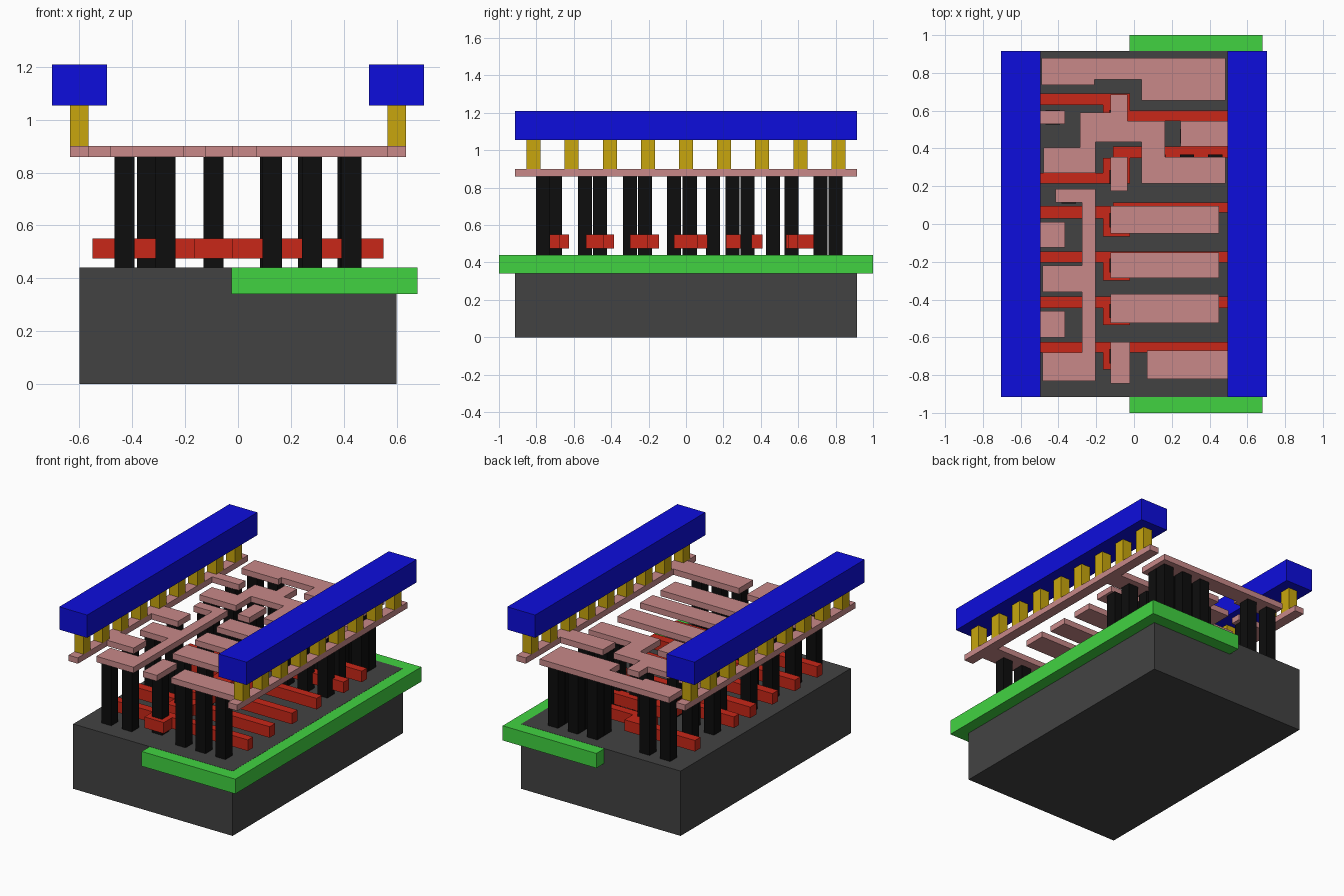
import bpy, bmesh

if "Cube" in bpy.data.objects:
    bpy.data.objects.remove(bpy.data.objects["Cube"])


def material(name, r, g, b):
    m = bpy.data.materials.new(name)
    m.diffuse_color = (r, g, b, 1)
    m.use_nodes = True
    m.node_tree.nodes["Principled BSDF"].inputs["Base Color"].default_value = m.diffuse_color
    return m


DARK = material("dark_grey", .055, .055, .055)
GREEN = material("green", .053, .65, .053)
RED = material("red", .58, .02, .009)
BLACK = material("black", .004, .004, .004)
PINK = material("pink", .58, .25, .25)
GOLD = material("gold", .58, .38, .004)
BLUE = material("blue", .004, .004, .72)


def prism(name, profile, z0, z1, mat=None):
    """Extrude a flat outline from z0 up to z1."""
    bm = bmesh.new()
    face = bm.faces.new([bm.verts.new((x, y, z0)) for x, y in profile])
    new = bmesh.ops.extrude_face_region(bm, geom=[face])["geom"]
    verts = [v for v in new if isinstance(v, bmesh.types.BMVert)]
    bmesh.ops.translate(bm, verts=verts, vec=(0, 0, z1 - z0))
    bmesh.ops.recalc_face_normals(bm, faces=bm.faces)
    me = bpy.data.meshes.new(name)
    bm.to_mesh(me)
    bm.free()
    ob = bpy.data.objects.new(name, me)
    bpy.context.collection.objects.link(ob)
    if mat:
        me.materials.append(mat)
    return ob


def box(name, x0, x1, y0, y1, z0, z1, mat=None):
    return prism(name, [(x0, y0), (x1, y0), (x1, y1), (x0, y1)], z0, z1, mat)


# Base block, side well, and the two buried strips under the contacts
box("substrate", -.6, .6, -.915, .915, 0, .441, DARK)
box("well", -.025, .68, -1, 1, .34, .44, GREEN)
box("left_diffusion", -.48, -.2, -.84, .85, .38, .4395)
box("right_diffusion", .06, .48, -.84, .85, .38, .4395)

# Gates: left bar, contact pad, right bar (y ranges), in one outline
GATES = [  # left bar, pad, right bar
    (.63, .69, .535, .69, .545, .60),
    (.215, .27, .215, .35, .35, .41),
    (.03, .095, -.065, .095, .06, .115),
    (-.205, -.145, -.30, -.145, -.205, -.145),
    (-.445, -.385, -.535, -.385, -.445, -.385),
    (-.68, -.625, -.77, -.625, -.68, -.625),
]
PX0, PX1, STEP = -.165, -.02, -.11
for l0, l1, p0, p1, r0, r1 in GATES:
    out = [(-.55, l0), (PX0, l0)] if l0 > p0 else [(-.55, l0)]
    if l0 > p0:
        out.append((PX0, p0))
    out.append((PX1, p0))
    if r1 > p1:  # right bar sits above the pad
        out += [(PX1, r0), (.55, r0), (.55, r1), (STEP, r1), (STEP, p1)]
    else:
        out += [(PX1, r0), (.55, r0), (.55, r1)]
        if r1 < p1:
            out += [(PX1, r1), (PX1, p1)]
    if p1 > l1:
        out += [(PX0, p1), (PX0, l1)]
    out.append((-.55, l1))
    prism("gate", out, .475, .55, RED)

# Contact posts, listed by row
ROWS = {
    .80: (-.43, -.275, .12, .265, .415),
    .72: (.12, .265, .415),
    .565: (-.43, -.0925),
    .465: (.28, .425),
    .33: (-.43, -.275, .13, .28, .43),
    .248: (-.0925,),
    .145: (-.345,),
    .02: (-.0925,),
    -.065: (-.43,),
    -.22: (-.0925,),
    -.30: (-.43, -.275),
    -.46: (-.0925,),
    -.54: (-.43,),
    -.70: (-.0925,),
    -.765: (-.43, -.275, .13, .28, .43),
}
H = .0375
for y, xs in ROWS.items():
    for x in xs:
        box("contact", x - H, x + H, y - H, y + H, .44, .86, BLACK)

# Local wiring layer
Z0, Z1 = .86, .90


def wire(name, pts):
    prism(name, pts, Z0, Z1, PINK)


def rail(name, s, stubs):
    """Power rail with inward stubs (y0, y1, inner x), built for +x or mirrored."""
    pts = [(.635, -.915), (.635, .915), (.565, .915)]
    for y0, y1, x in stubs:
        pts += [(.565, y1), (x, y1), (x, y0), (.565, y0)]
    pts.append((.565, -.915))
    wire(name, [(s * x, y) for x, y in pts])


rail("left_rail", -1, [(.53, .60, .365), (-.125, .01, .365), (-.60, -.46, .365)])
rail("right_rail", 1, [(.41, .545, .245), (-.82, -.67, .07)])

wire("output_wire", [(-.49, .88), (.485, .88), (.485, .655), (.04, .655),
                     (.04, .765), (-.21, .765), (-.21, .735), (-.49, .735)])
wire("branch_wire", [(-.125, .685), (-.035, .685), (-.035, .545), (.165, .545),
                     (.165, .355), (.485, .355), (.485, .215), (.04, .215),
                     (.04, .435), (-.205, .435), (-.205, .27), (-.48, .27),
                     (-.48, .405), (-.285, .405), (-.285, .59), (-.125, .59)])
wire("comb_wire", [(-.415, .185), (-.205, .185), (-.205, -.83), (-.485, -.83),
                   (-.485, -.68), (-.275, -.68), (-.275, -.36), (-.485, -.36),
                   (-.485, -.22), (-.275, -.22), (-.275, .115), (-.415, .115)])
for x0, x1, y0, y1 in [(-.125, -.035, .175, .355), (-.125, .45, -.05, .095),
                       (-.125, .45, -.285, -.15), (-.125, .45, -.525, -.37),
                       (-.125, -.02, -.845, -.625)]:
    box("input_wire", x0, x1, y0, y1, Z0, Z1, PINK)

# Vias and the two top bars
for s, side in ((-1, "left"), (1, "right")):
    for i in range(-4, 5):
        y = i * .2037
        a, b = sorted((s * .565, s * .635))
        box(side + "_via", a, b, y - H, y + H, Z1, 1.055, GOLD)
    a, b = sorted((s * .495, s * .705))
    box(side + "_power_bar", a, b, -.915, .915, 1.055, 1.21, BLUE)
